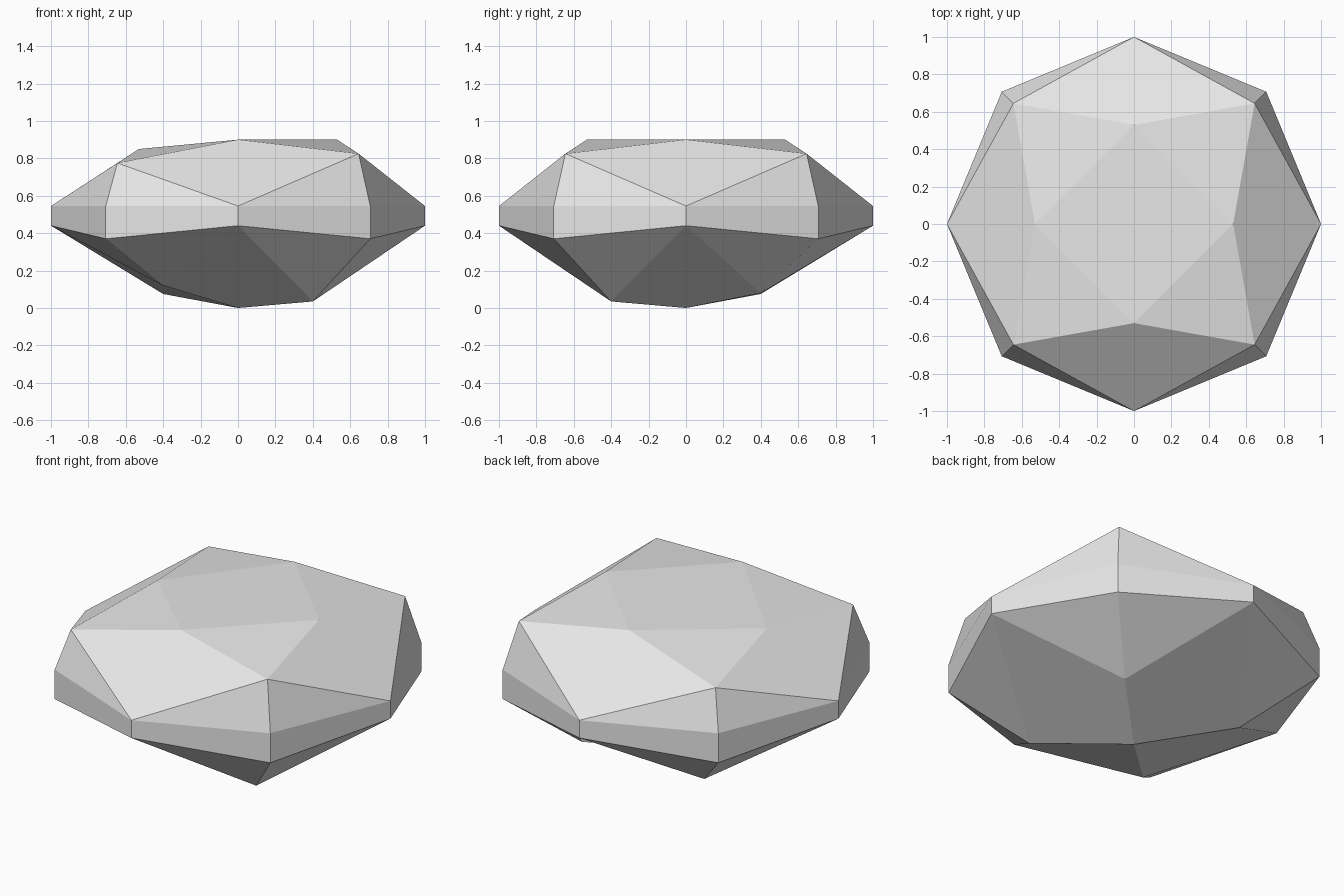
import bpy
import bmesh
from math import cos, sin, pi

old = bpy.data.objects.get("Cube")
if old:
    bpy.data.objects.remove(old, do_unlink=True)

# Stone material
stone = bpy.data.materials.new("pale_grey_stone")
stone.use_nodes = True
colour = (0.8, 0.8, 0.8, 1.0)
stone.diffuse_color = colour
stone.node_tree.nodes["Principled BSDF"].inputs["Base Color"].default_value = colour

bm = bmesh.new()


def ring(radius, heights, turn=0.0):
    """Evenly spaced vertices around z, counter-clockwise from +x."""
    step = 2 * pi / len(heights)
    return [bm.verts.new((radius * cos(i * step + turn),
                          radius * sin(i * step + turn), z))
            for i, z in enumerate(heights)]


# Rings from top to bottom; the heights vary for an uneven, hand-cut shape
table = ring(0.53, [0.9, 0.9, 0.85, 0.9])
crown = ring(0.912, [0.825, 0.775, 0.775, 0.825], pi / 4)
girdle_top = ring(1.0, [0.545] * 8)
girdle_low = ring(1.0, [0.44, 0.37] * 4)
pavilion = ring(0.566, [0.08, 0.075, 0.12, 0.035], pi / 4)
culet = bm.verts.new((0, 0, 0))

# Flat top
bm.faces.new(table)

for i in range(4):
    axis, corner, after = 2 * i, 2 * i + 1, (2 * i + 2) % 8
    # Kite facets above and below the girdle
    bm.faces.new((girdle_top[axis], crown[i], table[i], crown[i - 1]))
    bm.faces.new((girdle_low[axis], pavilion[i - 1], culet, pavilion[i]))
    # Star facets between the table and the crown corners
    bm.faces.new((crown[i], table[(i + 1) % 4], table[i]))
    # Triangles and girdle band either side of each corner
    for a, b in ((axis, corner), (corner, after)):
        bm.faces.new((girdle_top[a], girdle_top[b], crown[i]))
        bm.faces.new((girdle_low[b], girdle_low[a], pavilion[i]))
        bm.faces.new((girdle_low[a], girdle_low[b], girdle_top[b], girdle_top[a]))

mesh = bpy.data.meshes.new("faceted_gem")
bm.to_mesh(mesh)
bm.free()
mesh.materials.append(stone)
gem = bpy.data.objects.new("faceted_gem", mesh)
bpy.context.collection.objects.link(gem)
